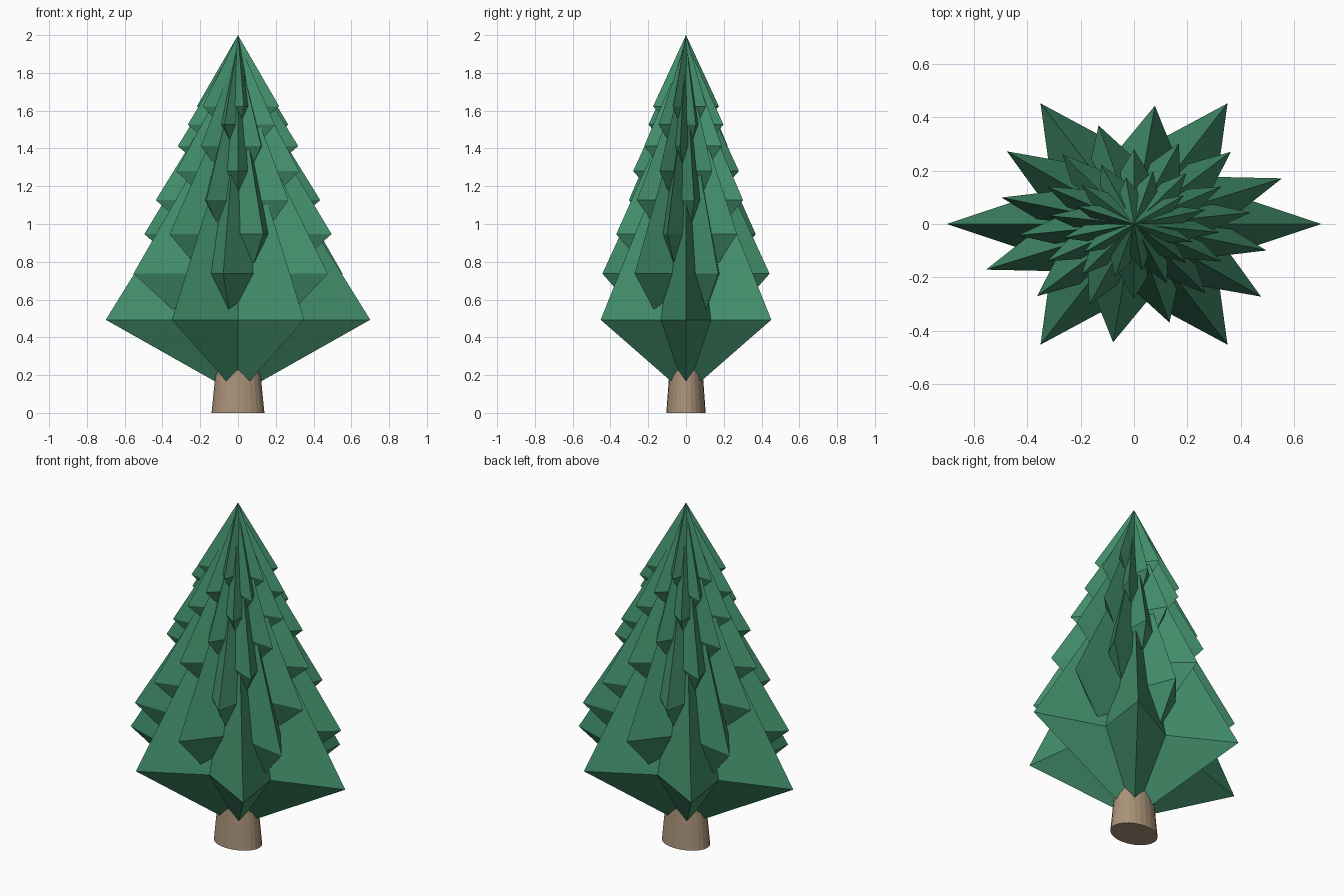
import bpy, bmesh
from math import sin, cos, pi, radians

if "Cube" in bpy.data.objects:
    bpy.data.objects.remove(bpy.data.objects["Cube"])

SQUASH = 0.745   # the whole tree is flattened front to back


def material(name, rgb):
    m = bpy.data.materials.new(name)
    m.diffuse_color = (*rgb, 1)
    m.use_nodes = True
    m.node_tree.nodes["Principled BSDF"].inputs["Base Color"].default_value = m.diffuse_color
    return m


def finish(bm, name, mat):
    bmesh.ops.recalc_face_normals(bm, faces=bm.faces)
    me = bpy.data.meshes.new(name)
    bm.to_mesh(me)
    bm.free()
    me.materials.append(mat)
    ob = bpy.data.objects.new(name, me)
    bpy.context.collection.objects.link(ob)
    return ob


def star_tier(name, radius, z, top, bottom, turn, mat, points=6):
    """Star-shaped ring joined to one apex above and one below."""
    bm = bmesh.new()
    ring = []
    for k in range(points * 2):
        a = turn + k * pi / points
        r = radius if k % 2 == 0 else radius * 0.505
        ring.append(bm.verts.new((r * cos(a), r * sin(a) * SQUASH, z)))
    up = bm.verts.new((0, 0, top))
    low = bm.verts.new((0, 0, bottom))
    for k, v in enumerate(ring):
        w = ring[(k + 1) % len(ring)]
        bm.faces.new((v, w, up))
        bm.faces.new((w, v, low))
    return finish(bm, name, mat)


needles = material("needle_green", (0.056, 0.275, 0.15))
bark = material("bark_brown", (0.40, 0.29, 0.19))

# Foliage: eight shrinking star tiers, each turned further round
z, step = 0.493, 0.244
for i in range(8):
    s = 0.856 ** i
    depth = 0.395 if i == 0 else 0.59 * s
    top = 2.0 if i == 7 else z + 1.129 * s
    star_tier(f"foliage_tier_{i + 1}", 0.7 * s, z, top, z - depth,
              radians(22.5 * i), needles)
    z += step
    step *= 0.858

# Trunk: tapered and squashed like the foliage
bm = bmesh.new()
bmesh.ops.create_cone(bm, cap_ends=True, segments=24,
                      radius1=0.14, radius2=0.095, depth=0.45)
for v in bm.verts:
    v.co.y *= SQUASH
    v.co.z += 0.225
finish(bm, "trunk", bark)
